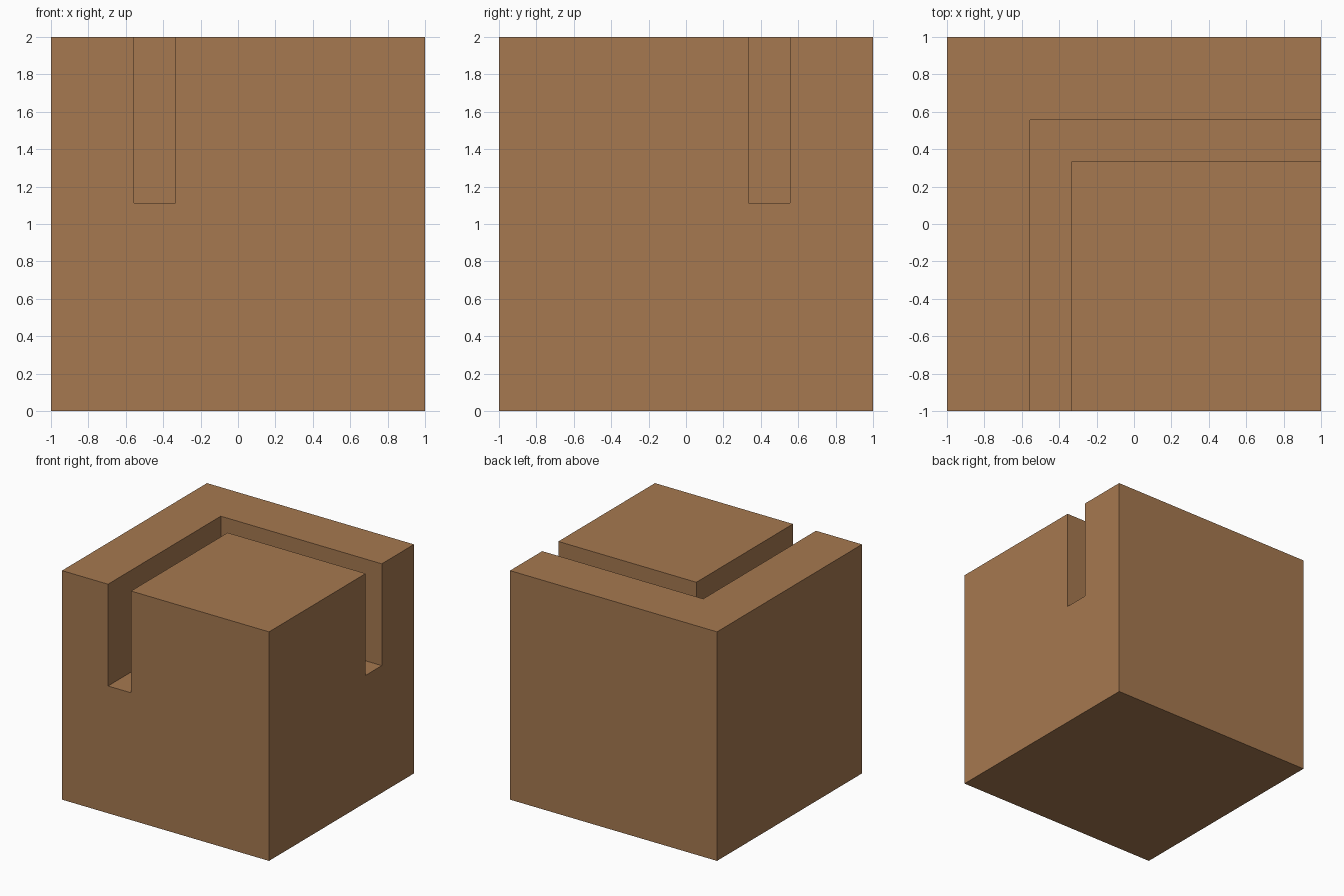
import bpy, bmesh

if "Cube" in bpy.data.objects:
    bpy.data.objects.remove(bpy.data.objects["Cube"])

IN, OUT, FLOOR, TOP = 1/3, 5/9, 10/9, 2.0


def prism(name, profile, z0, z1):
    """Closed prism from a counter-clockwise xy profile."""
    bm = bmesh.new()
    face = bm.faces.new([bm.verts.new((x, y, z0)) for x, y in profile])
    ext = bmesh.ops.extrude_face_region(bm, geom=[face], use_keep_orig=True)
    verts = [g for g in ext["geom"] if isinstance(g, bmesh.types.BMVert)]
    bmesh.ops.translate(bm, verts=verts, vec=(0, 0, z1 - z0))
    bmesh.ops.recalc_face_normals(bm, faces=bm.faces)
    mesh = bpy.data.meshes.new(name)
    bm.to_mesh(mesh)
    bm.free()
    obj = bpy.data.objects.new(name, mesh)
    bpy.context.collection.objects.link(obj)
    return obj


# Solid wooden block
block = prism("grooved_block", [(-1, -1), (1, -1), (1, 1), (-1, 1)], 0, TOP)
wood = bpy.data.materials.new("wood")
wood.diffuse_color = (0.38, 0.19, 0.08, 1)
wood.use_nodes = True
wood.node_tree.nodes["Principled BSDF"].inputs["Base Color"].default_value = wood.diffuse_color
block.data.materials.append(wood)

# L-shaped groove, open at the front, right side and top
groove = prism("groove_cutter",
               [(-OUT, -1.2), (-IN, -1.2), (-IN, IN), (1.2, IN), (1.2, OUT), (-OUT, OUT)],
               FLOOR, TOP + 0.2)
groove.data.materials.append(wood)
groove.hide_render = True

cut = block.modifiers.new("groove", 'BOOLEAN')
cut.operation = 'DIFFERENCE'
cut.solver = 'EXACT'
cut.object = groove

# Bake the cut and drop the cutter
bpy.context.view_layer.objects.active = block
bpy.ops.object.modifier_apply(modifier=cut.name)
bpy.data.objects.remove(groove)
